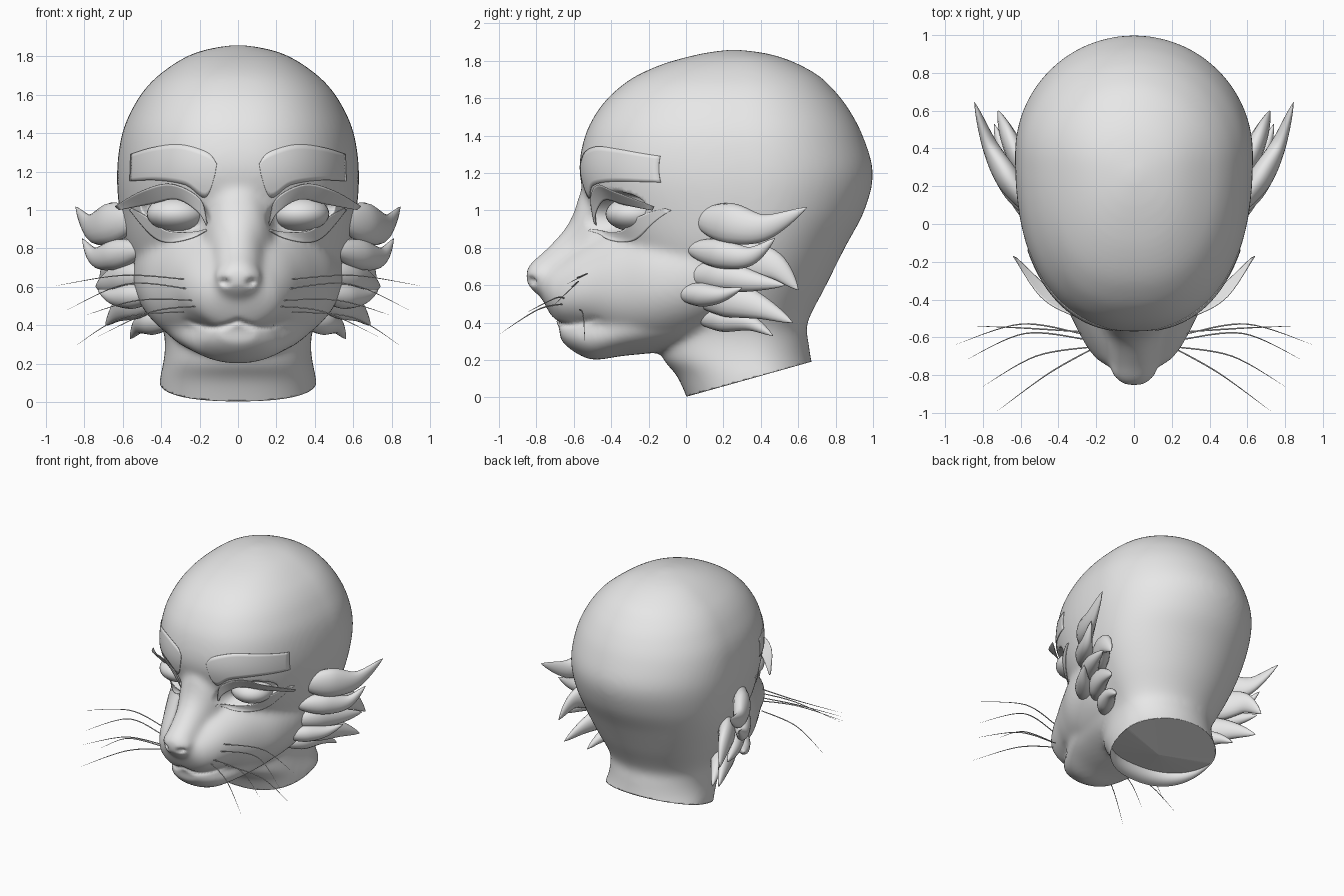
import bpy, bmesh, math
from mathutils import Vector
from mathutils.bvhtree import BVHTree

cube = bpy.data.objects.get("Cube")
if cube:
    bpy.data.objects.remove(cube)

grey = bpy.data.materials.new("soft grey")
grey.use_nodes = True
grey.diffuse_color = (0.8, 0.8, 0.8, 1)
for node in grey.node_tree.nodes:
    if node.type == 'BSDF_PRINCIPLED':
        node.inputs["Base Color"].default_value = (0.8, 0.8, 0.8, 1)


def spline(points, steps):
    """Smooth curve through the points, of any dimension."""
    p = [points[0]] + list(points) + [points[-1]]
    out = []
    for i in range(1, len(p) - 2):
        for k in range(steps):
            t = k / steps
            out.append(tuple(
                b + 0.5 * t * (c - a + t * (2*a - 5*b + 4*c - d + t * (3*(b - c) + d - a)))
                for a, b, c, d in zip(p[i-1], p[i], p[i+1], p[i+2])))
    out.append(tuple(points[-1]))
    return out


def skin(bm, rings):
    """Closed tube through rings of points."""
    rows = [[bm.verts.new(q) for q in ring] for ring in rings]
    n = len(rows[0])
    for a, b in zip(rows, rows[1:]):
        for i in range(n):
            j = (i + 1) % n
            bm.faces.new((a[i], a[j], b[j], b[i]))
    bm.faces.new(rows[0][::-1])
    bm.faces.new(rows[-1])


def loft(bm, rows, upright, bias, low_power, high_power, sides=64):
    """Rows are (station, low, high, half width); powers square off each half."""
    rings = []
    for s, lo, hi, w in spline(rows, 5):
        mid = lo + bias * (hi - lo)
        ring = []
        for i in range(sides):
            a = 2 * math.pi * i / sides
            power = high_power if math.sin(a) > 0 else low_power
            c, d = (math.copysign(abs(v) ** (2 / power), v) for v in (math.cos(a), math.sin(a)))
            m = mid + d * ((hi - mid) if d > 0 else (mid - lo))
            ring.append((w * c, m, s) if upright else (w * c, s, m))
        rings.append(ring)
    skin(bm, rings)


def finish(name, bm, mirror=True):
    bmesh.ops.recalc_face_normals(bm, faces=bm.faces)
    mesh = bpy.data.meshes.new(name)
    bm.to_mesh(mesh)
    bm.free()
    mesh.materials.append(grey)
    mesh.shade_smooth()
    obj = bpy.data.objects.new(name, mesh)
    bpy.context.collection.objects.link(obj)
    if mirror:
        obj.modifiers.new("Mirror", 'MIRROR')
    return obj


# Head: skull with neck, nose bridge, muzzle and jaw fused into one skin
bm = bmesh.new()
loft(bm, [(-.12, .05, .72, .42), (.1, -.04, .69, .41), (.2, -.12, .67, .39),
          (.3, -.14, .655, .38), (.4, -.15, .65, .4), (.6, -.28, .75, .5),
          (.8, -.41, .85, .58), (1, -.51, .955, .618), (1.2, -.57, 1, .63),
          (1.4, -.54, .945, .603), (1.55, -.46, .865, .538), (1.65, -.365, .785, .467),
          (1.72, -.265, .71, .39), (1.78, -.13, .605, .302), (1.82, .005, .505, .217),
          (1.845, .12, .4, .12), (1.858, .22, .29, .03)], True, .6, 2.35, 2)
loft(bm, [(-.855, .62, .68, .05), (-.825, .575, .725, .095), (-.75, .52, .79, .12),
          (-.65, .5, .9, .135), (-.6, .5, .99, .14), (-.56, .5, 1.11, .15),
          (-.48, .5, 1.24, .18), (-.3, .5, 1.3, .2)], False, .4, 2, 2)
loft(bm, [(-.775, .54, .64, .1), (-.73, .45, .7, .18), (-.68, .39, .74, .23),
          (-.6, .37, .8, .28), (-.5, .34, .87, .33), (-.35, .27, .96, .41),
          (-.15, .25, 1.02, .505), (.1, .31, 1.02, .545), (.3, .42, .95, .49)], False, .48, 2.1, 2.15)
loft(bm, [(-.675, .31, .4, .1), (-.61, .25, .43, .17), (-.5, .2, .46, .24),
          (-.35, .22, .5, .32), (-.2, .235, .55, .37), (0, .26, .6, .4),
          (.25, .32, .6, .38)], False, .5, 2, 2)
# Nose wings
for side in (1, -1):
    ball = bmesh.ops.create_uvsphere(bm, u_segments=16, v_segments=10, radius=.055)
    bmesh.ops.translate(bm, verts=ball["verts"], vec=(side * .07, -.77, .655))
head = finish("head", bm, mirror=False)
remesh = head.modifiers.new("Fuse", 'REMESH')
remesh.mode = 'VOXEL'
remesh.voxel_size = .016
soft = head.modifiers.new("Soften", 'SMOOTH')
soft.factor = .5
soft.iterations = 26
graph = bpy.context.evaluated_depsgraph_get()
bm = bmesh.new()
bm.from_object(head, graph)
head.modifiers.clear()
face_tree = BVHTree.FromBMesh(bm)

# Eye sockets, nostrils and mouth line are pressed into the skin
tilt = math.radians(18)
for v in bm.verts:
    x, y, z = abs(v.co.x), v.co.y, v.co.z
    if y > -.1:
        continue
    dx, dz = x - .325, z - .99
    u = dx * math.cos(tilt) + dz * math.sin(tilt)
    w = dz * math.cos(tilt) - dx * math.sin(tilt)
    socket = 1 - (u / .19) ** 2 - (w / .105) ** 2
    if socket > 0:
        v.co.y += .1 * min(1, 2.5 * socket)
    if y < -.72:
        v.co.y += .035 * math.exp(-((x - .07) / .025) ** 2 - ((z - .625) / .018) ** 2)
    if y < -.4 and x < .3:
        lip = .425 - .035 * math.sin(min(1, x / .26) * math.pi)
        v.co.y += .02 * math.exp(-((z - lip) / .014) ** 2) * min(1, (.3 - x) / .1)

# Slanted neck opening, with an inner wall at the front and a sunken cap
bmesh.ops.bisect_plane(bm, geom=bm.verts[:] + bm.edges[:] + bm.faces[:], dist=1e-5,
                       plane_co=(0, 0, .003), plane_no=(0, -.28, 1), clear_inner=True)
rim = [e for e in bm.edges if e.is_boundary]
lining = bmesh.ops.extrude_edge_only(bm, edges=rim)["geom"]
for v in lining:
    if isinstance(v, bmesh.types.BMVert):
        v.co.z += .004 + .13 * max(0, (.4 - v.co.y) / .4)
        v.co.x *= .985
        v.co.y += (.35 - v.co.y) * .015
for f in bm.faces:
    f.smooth = True
inner_rim = [e for e in lining if isinstance(e, bmesh.types.BMEdge)]
cap = bmesh.ops.holes_fill(bm, edges=inner_rim, sides=0)["faces"]
fan = bmesh.ops.poke(bm, faces=cap)
for f in fan["faces"]:
    f.smooth = False
for v in fan["verts"]:
    v.co = (0, .28, .1)
bm.to_mesh(head.data)
bm.free()

# Eyeballs
bm = bmesh.new()
bmesh.ops.create_uvsphere(bm, u_segments=32, v_segments=20, radius=.155)
bmesh.ops.scale(bm, verts=bm.verts, vec=(1, 1, .6))
bmesh.ops.translate(bm, verts=bm.verts, vec=(.32, -.275, .98))
finish("eyeballs", bm)


def on_face(x, z, lift):
    hit, normal, _, _ = face_tree.ray_cast(Vector((x, -2, z)), Vector((0, 1, 0)))
    return hit + normal * lift if hit else Vector((x, -.15, z))


def ribbon(name, edge_a, edge_b, across=8, lift=None):
    """Thin plate between two edges; laid on the face when lift is given."""
    bm = bmesh.new()
    rows = []
    for a, b in zip(spline(edge_a, 6), spline(edge_b, 6)):
        row = []
        for k in range(across + 1):
            q = Vector(a).lerp(Vector(b), k / across)
            row.append(bm.verts.new(q if lift is None else on_face(q[0], q[1], lift)))
        rows.append(row)
    for r, s in zip(rows, rows[1:]):
        for k in range(across):
            bm.faces.new((r[k], s[k], s[k+1], r[k+1]))
    obj = finish(name, bm)
    thick = obj.modifiers.new("Thickness", 'SOLIDIFY')
    thick.thickness = .004
    thick.offset = 0


# Brows and eyelids
ribbon("brows",
       [(.11, 1.24), (.16, 1.3), (.3, 1.34), (.44, 1.325), (.555, 1.29)],
       [(.12, 1.18), (.17, 1.065), (.27, 1.13), (.42, 1.155), (.56, 1.15)], lift=.003)
ribbon("upper_lids",
       [(.16, -.49, .93), (.2, -.51, 1.06), (.35, -.475, 1.135), (.5, -.38, 1.1), (.64, -.17, 1.02)],
       [(.165, -.48, .92), (.21, -.48, .99), (.32, -.43, 1.055), (.46, -.33, 1.03), (.62, -.18, 1)])
ribbon("lower_lids",
       [(.165, .9), (.25, .885), (.37, .895), (.46, .96), (.55, 1.01)],
       [(.16, .89), (.24, .85), (.36, .83), (.45, .87), (.56, 1)], lift=.004)


def spike(bm, path, width, thick, start, sides=12):
    """Tapering flattened spike along a path, widest at a third of its length."""
    pts = [Vector(q) for q in spline(path, 8)]
    rings = []
    last = len(pts) - 1
    for i, p in enumerate(pts):
        t = i / last
        along = (pts[min(i + 1, last)] - pts[max(i - 1, 0)]).normalized()
        out = Vector((1, 0, 0)) if thick > .01 else Vector((0, 0, 1))
        out = (out - along * out.dot(along)).normalized()
        wide = along.cross(out)
        if t < .35:
            size = start + (1 - start) * math.sin(t / .35 * math.pi / 2)
        else:
            size = max(.02, 1 - ((t - .35) / .65) ** 1.4)
        rings.append([p + wide * width * size * math.cos(a) + out * thick * size * math.sin(a)
                      for a in (2 * math.pi * k / sides for k in range(sides))])
    skin(bm, rings)


# Cheek fur: overlapping tufts rooted in the cheek, sweeping back and outward
bm = bmesh.new()
for path, width in [
        ([(.52, .04, .96), (.66, .23, .93), (.765, .42, .91), (.845, .645, 1.015)], .11),
        ([(.49, 0, .8), (.63, .18, .77), (.74, .34, .755), (.81, .475, .85)], .08),
        ([(.45, .15, .72), (.58, .31, .72), (.67, .47, .7), (.72, .6, .575)], .12),
        ([(.46, 0, .65), (.58, .18, .65), (.68, .36, .62), (.74, .53, .6)], .085),
        ([(.43, -.06, .56), (.55, .08, .55), (.65, .19, .55), (.73, .3, .585)], .065),
        ([(.39, .02, .54), (.53, .22, .53), (.62, .4, .48), (.69, .57, .4)], .1),
        ([(.34, .06, .42), (.44, .2, .42), (.51, .34, .4), (.56, .465, .33)], .07)]:
    spike(bm, path, width, .065, .15, 16)
finish("cheek_fur", bm)

# Whiskers
bm = bmesh.new()
for path in [
        [(.28, -.58, .64), (.6, -.53, .66), (.95, -.64, .605)],
        [(.26, -.61, .59), (.58, -.58, .615), (.89, -.72, .48)],
        [(.22, -.65, .53), (.52, -.7, .53), (.8, -.86, .45)],
        [(.2, -.65, .5), (.45, -.79, .47), (.73, -.995, .34)],
        [(.28, -.57, .47), (.6, -.55, .44), (.85, -.54, .29)]]:
    spike(bm, path, .004, .004, .9, 6)
finish("whiskers", bm)
